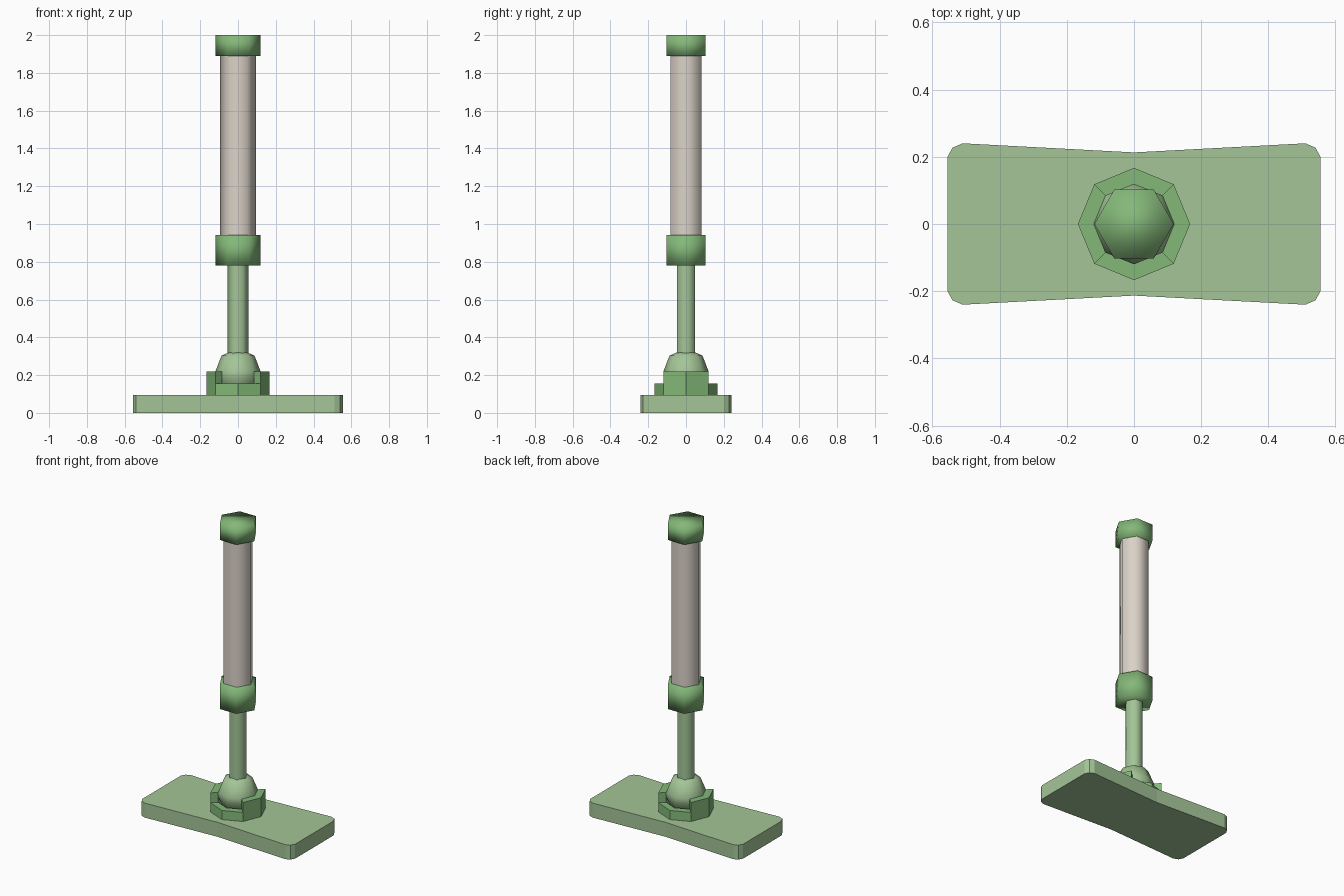
import bpy, bmesh, math

if "Cube" in bpy.data.objects:
    bpy.data.objects.remove(bpy.data.objects["Cube"])


def material(name, rgb):
    m = bpy.data.materials.new(name)
    m.diffuse_color = (*rgb, 1)
    m.use_nodes = True
    m.node_tree.nodes["Principled BSDF"].inputs["Base Color"].default_value = m.diffuse_color
    return m


PALE = material("pale_green", (0.37, 0.56, 0.31))
MID = material("mid_green", (0.23, 0.48, 0.19))
BEIGE = material("warm_beige", (0.71, 0.65, 0.58))


def finish(name, bm, mat, smooth=False):
    bmesh.ops.recalc_face_normals(bm, faces=bm.faces)
    for f in bm.faces:
        f.smooth = smooth
    me = bpy.data.meshes.new(name)
    bm.to_mesh(me)
    bm.free()
    me.materials.append(mat)
    ob = bpy.data.objects.new(name, me)
    bpy.context.collection.objects.link(ob)
    return ob


def polar(r, i, n, z):
    a = 2 * math.pi * i / n
    return (r * math.cos(a), r * math.sin(a), z)


def lathe(name, profile, sides, mat, caps=True, smooth=True):
    """Stack of rings given as (radius, height)."""
    bm = bmesh.new()
    rings = [[bm.verts.new(polar(r, i, sides, z)) for i in range(sides)]
             for r, z in profile]
    for a, b in zip(rings, rings[1:]):
        for i in range(sides):
            j = (i + 1) % sides
            bm.faces.new((a[i], a[j], b[j], b[i]))
    if caps:
        bm.faces.new(rings[0])
        bm.faces.new(rings[-1])
    return finish(name, bm, mat, smooth)


# Foot plate: waisted outline with clipped corners
quarter = [(0.555, 0.20), (0.54, 0.227), (0.51, 0.24)]
outline = quarter + [(0, 0.213)] + [(-x, y) for x, y in reversed(quarter)]
outline += [(-x, -y) for x, y in outline]
bm = bmesh.new()
face = bm.faces.new([bm.verts.new((x, y, 0)) for x, y in outline])
ext = bmesh.ops.extrude_face_region(bm, geom=[face], use_keep_orig=True)
for v in ext["geom"]:
    if isinstance(v, bmesh.types.BMVert):
        v.co.z = 0.095
finish("foot_plate", bm, PALE)


# Socket: octagonal ring, tall at both sides, low at front and back
def ring_arc(name, start, top, mat):
    bm = bmesh.new()
    rows = []
    for i in range(start, start + 3):
        rows.append([bm.verts.new(polar(r, i, 8, z)) for r, z in
                     ((0.12, 0.09), (0.167, 0.09), (0.167, top), (0.12, top))])
    for a, b in zip(rows, rows[1:]):
        for k in range(4):
            m = (k + 1) % 4
            bm.faces.new((a[k], a[m], b[m], b[k]))
    bm.faces.new(rows[0])
    bm.faces.new(rows[-1])
    return finish(name, bm, mat)


for label, start, top in (("right", -1, 0.22), ("back", 1, 0.155),
                          ("left", 3, 0.22), ("front", 5, 0.155)):
    ring_arc("socket_" + label, start, top, MID)

# Ball joint
lathe("ball_joint", [(0.05, 0.097), (0.085, 0.115), (0.12, 0.19), (0.12, 0.22),
                     (0.087, 0.303), (0.05, 0.32)], 8, PALE)

# Piston rod, collars and cylinder tube
lathe("piston_rod", [(0.056, 0.30), (0.056, 0.80)], 6, PALE, caps=False)
lathe("lower_collar", [(0.118, 0.78), (0.118, 0.943)], 6, MID)
lathe("cylinder_tube", [(0.094, 0.92), (0.094, 1.91)], 6, BEIGE, caps=False)
lathe("top_collar", [(0.118, 1.89), (0.118, 2.0)], 6, MID)
